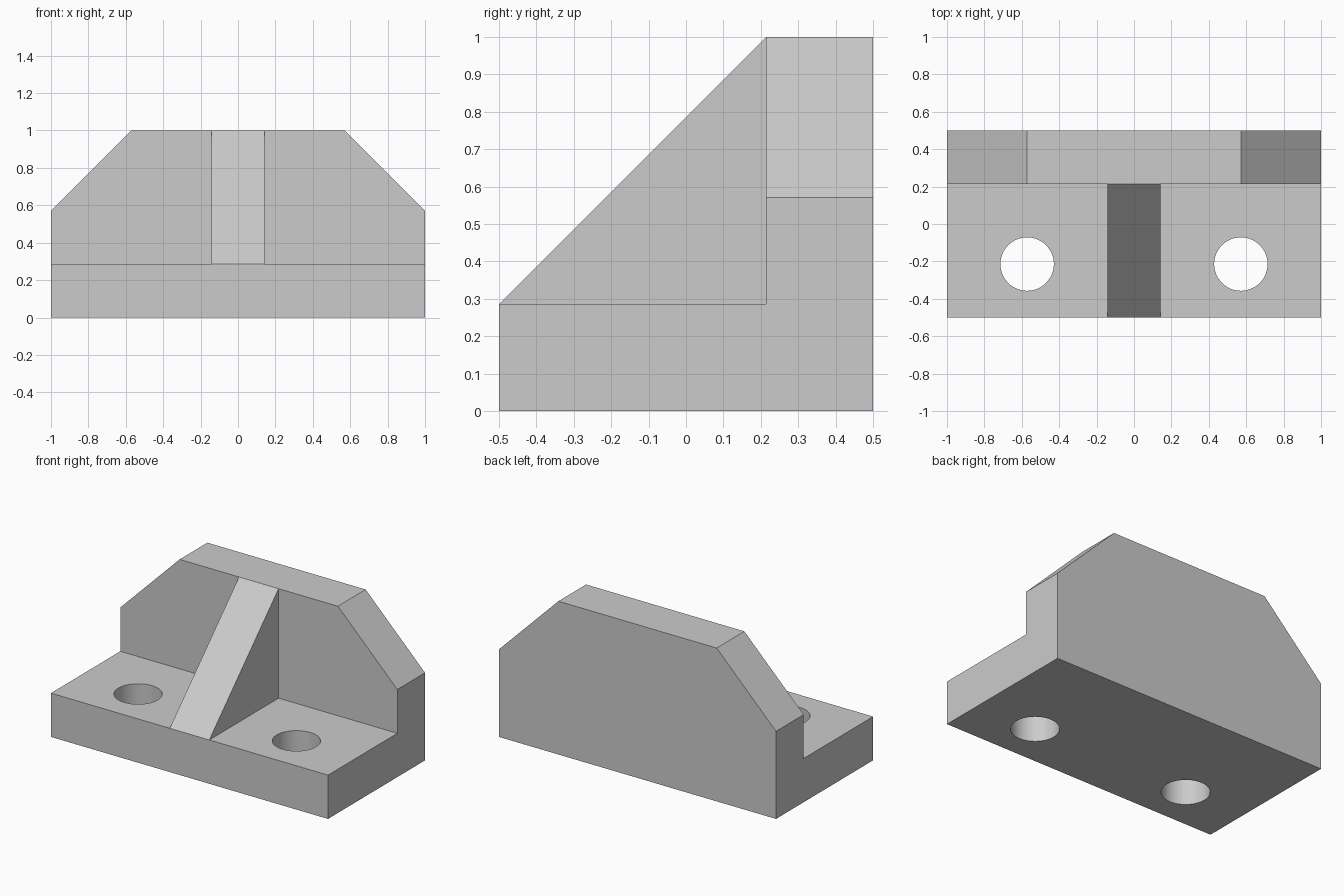
import bpy, bmesh
from math import radians
from mathutils import Vector

if "Cube" in bpy.data.objects:
    bpy.data.objects.remove(bpy.data.objects["Cube"])

U = 1 / 7                      # design module: 14 x 7 x 7 modules
BASE_TOP = 2 * U
WALL_FRONT = 0.5 - 2 * U


def prism(name, points, sweep):
    """Closed solid made by sweeping a flat outline along a vector."""
    bm = bmesh.new()
    face = bm.faces.new([bm.verts.new(p) for p in points])
    swept = bmesh.ops.extrude_face_region(bm, geom=[face], use_keep_orig=True)
    verts = [v for v in swept["geom"] if isinstance(v, bmesh.types.BMVert)]
    bmesh.ops.translate(bm, verts=verts, vec=Vector(sweep))
    bmesh.ops.recalc_face_normals(bm, faces=bm.faces)
    mesh = bpy.data.meshes.new(name)
    bm.to_mesh(mesh)
    bm.free()
    obj = bpy.data.objects.new(name, mesh)
    bpy.context.collection.objects.link(obj)
    return obj


def combine(target, tool, operation):
    """Apply an exact boolean and discard the tool object."""
    mod = target.modifiers.new(operation.title(), 'BOOLEAN')
    mod.object, mod.operation, mod.solver = tool, operation, 'EXACT'
    bpy.context.view_layer.objects.active = target
    bpy.ops.object.modifier_apply(modifier=mod.name)
    bpy.data.objects.remove(tool)


# Base plate
bracket = prism("bracket",
                [(-1, -0.5, 0), (1, -0.5, 0), (1, 0.5, 0), (-1, 0.5, 0)],
                (0, 0, BASE_TOP))

# Back wall with chamfered upper corners
wall = prism("back_wall",
             [(x, WALL_FRONT, z) for x, z in
              [(-1, 0), (1, 0), (1, 4 * U), (4 * U, 1), (-4 * U, 1), (-1, 4 * U)]],
             (0, 2 * U, 0))
combine(bracket, wall, 'UNION')

# Sloping central rib, sunk into the plate and wall for a clean join
rib = prism("rib",
            [(-U, y, z) for y, z in
             [(-0.5, BASE_TOP), (WALL_FRONT, 1), (WALL_FRONT + U, 1 - U),
              (WALL_FRONT + U, U), (-0.5 + U, U)]],
            (2 * U, 0, 0))
combine(bracket, rib, 'UNION')

# Bolt holes
for side in (-1, 1):
    bpy.ops.mesh.primitive_cylinder_add(vertices=64, radius=U, depth=1,
                                        location=(side * 4 * U, -1.5 * U, 0.1))
    hole = bpy.context.object
    hole.name = "bolt_hole_cutter"
    combine(bracket, hole, 'DIFFERENCE')

# Smooth hole walls, crisp edges elsewhere
bpy.ops.object.select_all(action='DESELECT')
bracket.select_set(True)
bpy.context.view_layer.objects.active = bracket
bpy.ops.object.shade_smooth_by_angle(angle=radians(30))
